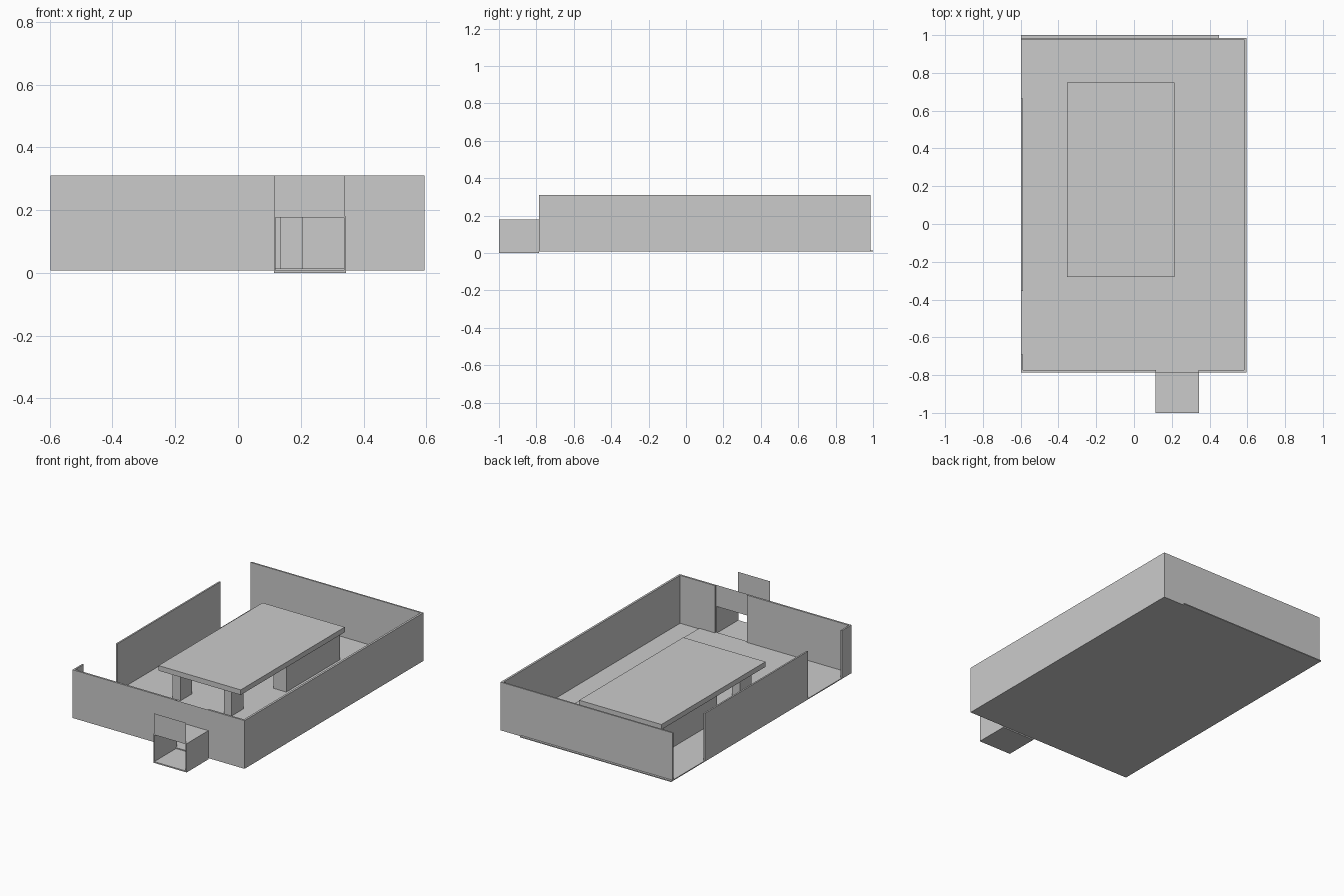
import bpy, bmesh

if "Cube" in bpy.data.objects:
    bpy.data.objects.remove(bpy.data.objects["Cube"])


def box(name, x, y, z):
    """Axis-aligned box from (min, max) ranges."""
    bm = bmesh.new()
    bmesh.ops.create_cube(bm, size=1)
    for v in bm.verts:
        v.co = [r[0] + (c + 0.5) * (r[1] - r[0]) for c, r in zip(v.co, (x, y, z))]
    return finish(name, bm)


def panel(name, x, y, z):
    """Single-sided upright sheet facing the front."""
    bm = bmesh.new()
    bm.faces.new([bm.verts.new(p) for p in
                  ((x[0], y, z[0]), (x[1], y, z[0]), (x[1], y, z[1]), (x[0], y, z[1]))])
    return finish(name, bm)


def finish(name, bm):
    mesh = bpy.data.meshes.new(name)
    bm.to_mesh(mesh)
    bm.free()
    obj = bpy.data.objects.new(name, mesh)
    bpy.context.collection.objects.link(obj)
    return obj


X0, X1, Y0, Y1 = -0.597, 0.595, -0.785, 0.986
WALL = (0.008, 0.31)
DOOR = (0.117, 0.341)
DOOR_TOP = 0.18

# Floor and the raised covering that stops short of the right wall
box("floor", (X0, X1), (Y0, Y1), (0.008, 0.01))
box("floor_covering", (X0, 0.45), (Y0, 1.0), (0.008, 0.014))

# Walls, with gaps on the left side and a doorway in front
box("right_wall", (0.582, X1), (Y0, Y1), WALL)
box("back_wall", (X0, X1), (Y1 - 0.01, Y1), WALL)
box("front_wall_left", (X0, DOOR[0]), (Y0, Y0 + 0.012), WALL)
box("front_wall_right", (DOOR[1], X1), (Y0, Y0 + 0.012), WALL)
box("left_wall", (X0, X0 + 0.01), (-0.355, 0.665), WALL)
box("left_wall_stub", (X0, X0 + 0.01), (Y0, -0.69), WALL)

# Entrance passage and the sheets above both of its ends
PORCH = (-1.0, Y0)
box("passage_floor", DOOR, PORCH, (0, 0.008))
box("passage_roof", DOOR, PORCH, (DOOR_TOP - 0.004, DOOR_TOP))
for side, x in (("left", DOOR[0]), ("right", DOOR[1])):
    box("passage_wall_" + side, (x - 0.003, x + 0.003), PORCH, (0, DOOR_TOP))
panel("outer_lintel", DOOR, PORCH[0], (DOOR_TOP, WALL[1]))
panel("inner_lintel", DOOR, PORCH[1], (DOOR_TOP, WALL[1]))

# Desk: top, front legs and rear pedestals mirrored about its middle
MID = -0.07
box("table_top", (-0.355, 0.215), (-0.28, 0.75), (0.176, 0.208))
for side, s in (("left", -1), ("right", 1)):
    for part, near, far, y in (("leg", 0.15, 0.205, (-0.255, -0.14)),
                               ("pedestal", 0.185, 0.275, (0.185, 0.715))):
        xs = sorted((MID + s * near, MID + s * far))
        box(f"{part}_{side}", xs, y, (0.012, 0.176))
